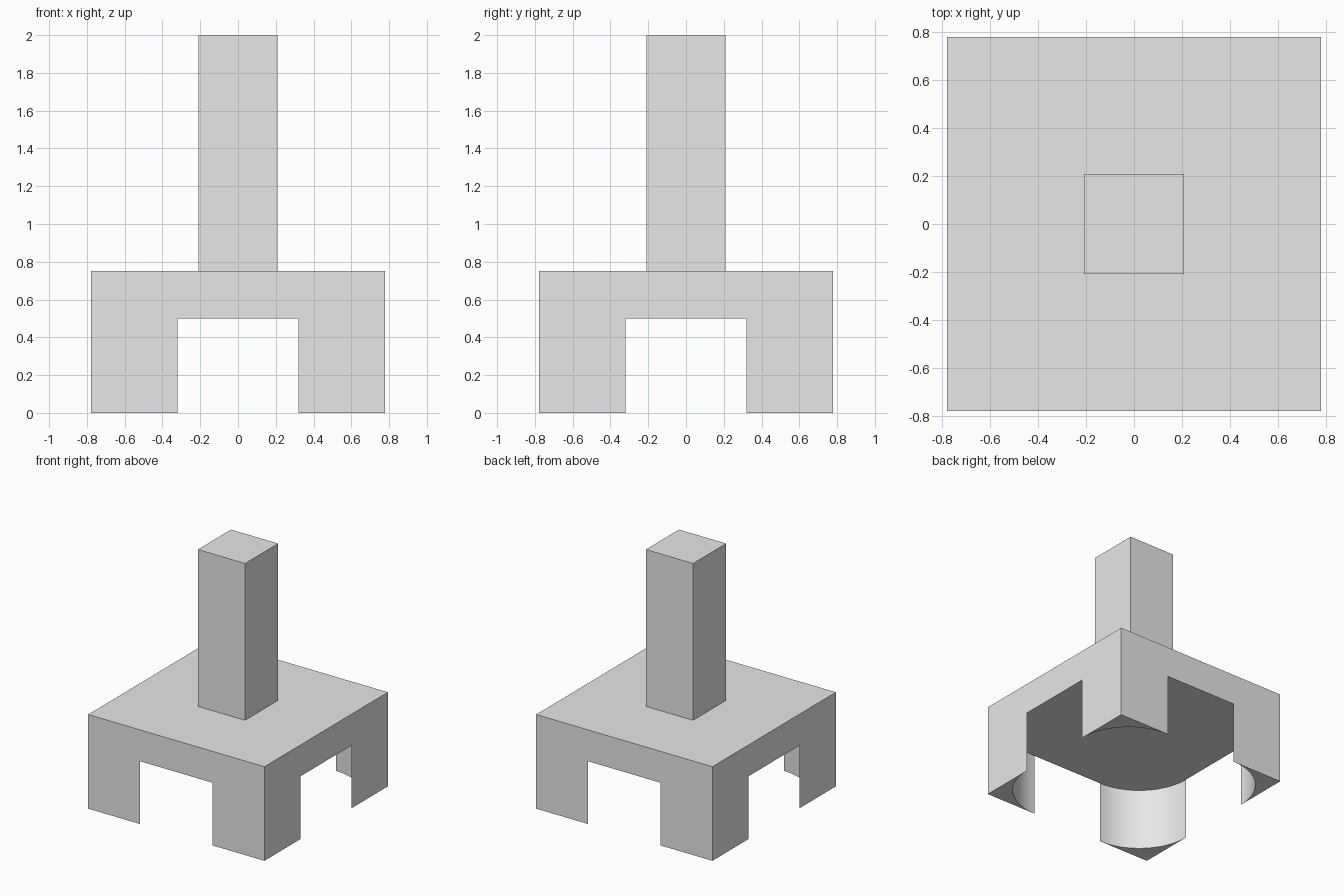
import bpy, bmesh, math

cube = bpy.data.objects.get("Cube")
if cube:
    bpy.data.objects.remove(cube, do_unlink=True)

grey = bpy.data.materials.new("plain_grey")
grey.use_nodes = True
grey.diffuse_color = (0.8, 0.8, 0.8, 1)
grey.node_tree.nodes["Principled BSDF"].inputs["Base Color"].default_value = (0.8, 0.8, 0.8, 1)

HALF = 0.777      # half width of the base
INNER = 0.32      # where each leg begins
LEG_TOP = 0.5
SLAB_TOP = 0.75
POST = 0.208
STEPS = 24


def prism(name, outline, bottom, top):
    """Extrude a counter-clockwise outline from bottom to top."""
    bm = bmesh.new()
    face = bm.faces.new([bm.verts.new((x, y, bottom)) for x, y in outline])
    grown = bmesh.ops.extrude_face_region(bm, geom=[face], use_keep_orig=True)
    verts = [v for v in grown["geom"] if isinstance(v, bmesh.types.BMVert)]
    bmesh.ops.translate(bm, verts=verts, vec=(0, 0, top - bottom))
    bmesh.ops.recalc_face_normals(bm, faces=bm.faces)
    mesh = bpy.data.meshes.new(name)
    bm.to_mesh(mesh)
    bm.free()
    mesh.materials.append(grey)
    obj = bpy.data.objects.new(name, mesh)
    bpy.context.collection.objects.link(obj)
    return obj


def square(h):
    return [(-h, -h), (h, -h), (h, h), (-h, h)]


# Base slab and upright post
prism("base_slab", square(HALF), LEG_TOP, SLAB_TOP)
prism("post", square(POST), SLAB_TOP, 2.0)

# Corner legs, each with a hollow quarter-round inner face
radius = HALF - INNER
arc = [(INNER + radius * math.cos(a), INNER + radius * math.sin(a))
       for a in (math.pi / 2 * (1 - i / STEPS) for i in range(STEPS + 1))]
leg_outline = [(HALF, HALF)] + arc
names = ("back_left_leg", "back_right_leg", "front_right_leg", "front_left_leg")
for i, name in enumerate(names):
    c, s = round(math.cos(i * math.pi / 2)), round(math.sin(i * math.pi / 2))
    turned = [(x * c - y * s, x * s + y * c) for x, y in leg_outline]
    leg = prism(name, turned, 0, LEG_TOP)
    bpy.ops.object.select_all(action="DESELECT")
    leg.select_set(True)
    bpy.context.view_layer.objects.active = leg
    bpy.ops.object.shade_smooth_by_angle(angle=math.radians(30))
